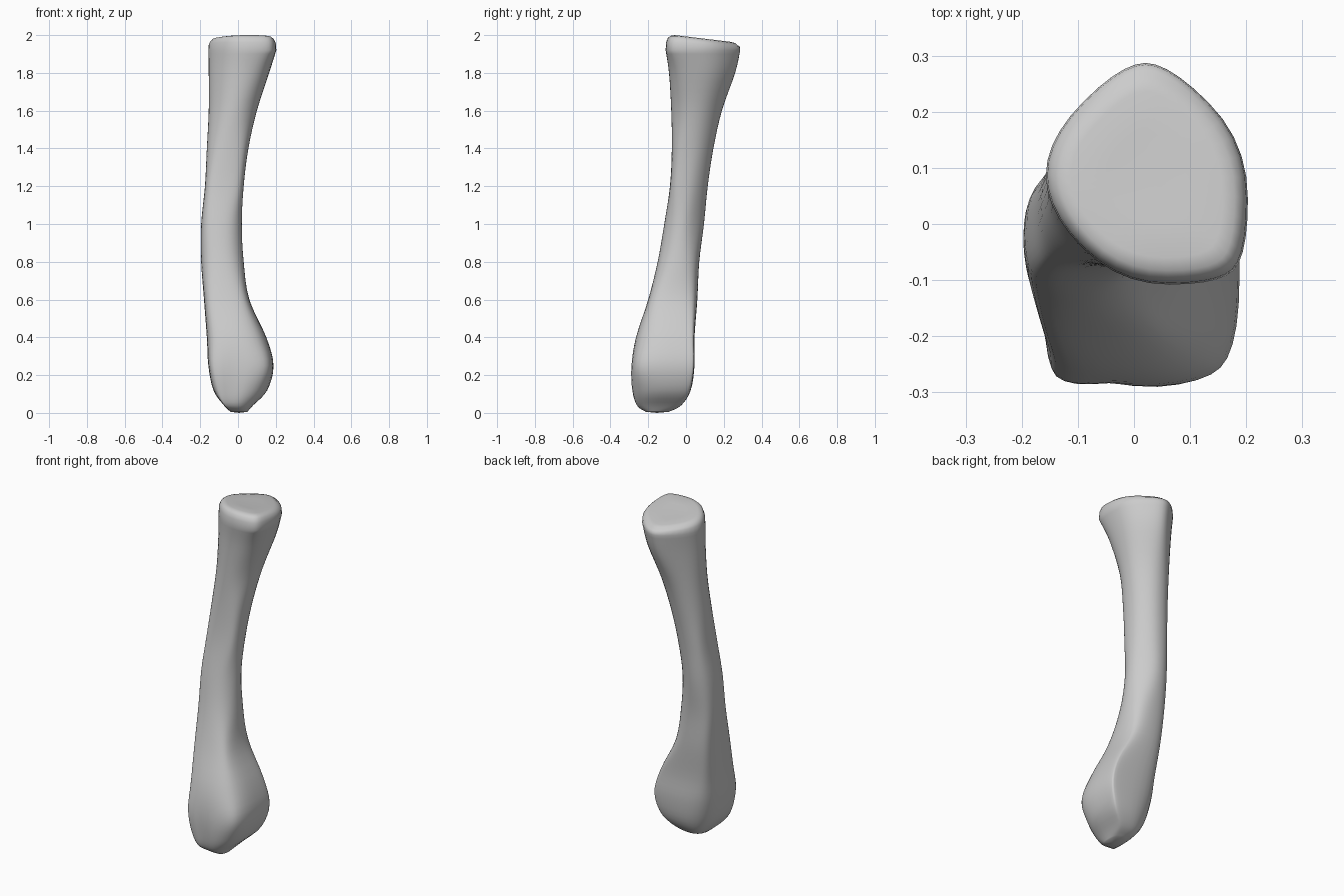
import bpy, bmesh, math
from mathutils import Vector

if "Cube" in bpy.data.objects:
    bpy.data.objects.remove(bpy.data.objects["Cube"])

# Each row: height, then how far the bone reaches in eight directions
# (0, 45, 90 ... 315 degrees, counter-clockwise from +x)
REACH = [
    (0.006, .05, -.05, -.09, -.06, .04, .16, .215, .17),
    (0.04, .08, .025, -.025, .005, .075, .235, .265, .205),
    (0.12, .155, .115, .025, .05, .13, .272, .287, .255),
    (0.25, .188, .155, .045, .085, .157, .29, .29, .29),
    (0.4, .15, .125, .045, .105, .165, .27, .265, .24),
    (0.6, .06, .055, .06, .135, .18, .24, .20, .15),
    (0.8, .03, .03, .07, .155, .195, .21, .15, .085),
    (1.0, .02, .025, .095, .17, .195, .19, .115, .055),
    (1.2, .03, .05, .115, .175, .175, .16, .085, .055),
    (1.4, .055, .09, .145, .18, .165, .13, .075, .06),
    (1.6, .10, .145, .19, .19, .155, .105, .078, .075),
    (1.8, .165, .22, .26, .205, .155, .095, .09, .13),
    (1.92, .203, .247, .287, .218, .157, .095, .108, .184),
]
STEPS, SPAN = 4, 5


def catmull(a, b, c, d, t):
    return 0.5 * (2*b + (c - a)*t + (2*a - 5*b + 4*c - d)*t*t + (3*b - a - 3*c + d)*t**3)


def section(row):
    """Smooth closed outline touching all eight reach lines."""
    z, h = row[0], row[1:]
    s = math.sin(math.pi / 4)
    corners = []
    for i in range(8):
        a, b = i * math.pi / 4, (i + 1) * math.pi / 4
        h1, h2 = h[i], h[(i + 1) % 8]
        corners.append(Vector(((h1*math.sin(b) - h2*math.sin(a)) / s,
                               (h2*math.cos(a) - h1*math.cos(b)) / s, z)))
    pts = []
    for i in range(8):
        c = corners[i]
        p, q = (corners[i - 1] + c) / 2, (c + corners[(i + 1) % 8]) / 2
        for k in range(SPAN):
            t = k / SPAN
            pts.append(p*(1 - t)**2 + c*2*t*(1 - t) + q*t*t)
    # Shallow groove down the front of the lower head
    for p in pts:
        if p.y < -0.2:
            p.y += 0.012 * math.exp(-((p.x + .04) / .04)**2 - ((z - .12) / .15)**2)
    return pts


# Shaft and both heads
rings = []
last = len(REACH) - 1
for i in range(last):
    rows = [REACH[max(0, min(last, i + k))] for k in (-1, 0, 1, 2)]
    for k in range(STEPS):
        rings.append(section([catmull(*v, k / STEPS) for v in zip(*rows)]))
rim = section(REACH[-1])
rings.append(rim)

# Rounded rim and sloping joint face on top
mid = Vector((.022, .085, 0))
for f, zt in ((.985, 1.962), (.94, 1.985), (.87, 1.996), (.75, 2.0), (.4, 1.997)):
    ring = []
    for p in rim:
        q = mid + (p - mid) * f
        q.z = zt - max(0, q.y + .06) * (.12 if f < .98 else .06)
        ring.append(q)
    rings.append(ring)

bm = bmesh.new()
loops = [[bm.verts.new(p) for p in r] for r in rings]
n = len(rings[0])
for lo, hi in zip(loops, loops[1:]):
    for j in range(n):
        k = (j + 1) % n
        bm.faces.new((lo[j], lo[k], hi[k], hi[j]))

# Close both ends with fans
for ring, z in ((loops[0], 0.0), (loops[-1], None)):
    c = sum((v.co for v in ring), Vector()) / n
    if z is not None:
        c.z = z
    tip = bm.verts.new(c)
    for j in range(n):
        bm.faces.new((ring[j], ring[(j + 1) % n], tip))
bmesh.ops.recalc_face_normals(bm, faces=bm.faces)

mesh = bpy.data.meshes.new("long_bone")
bm.to_mesh(mesh)
bm.free()
for poly in mesh.polygons:
    poly.use_smooth = True
bpy.context.collection.objects.link(bpy.data.objects.new("long_bone", mesh))
